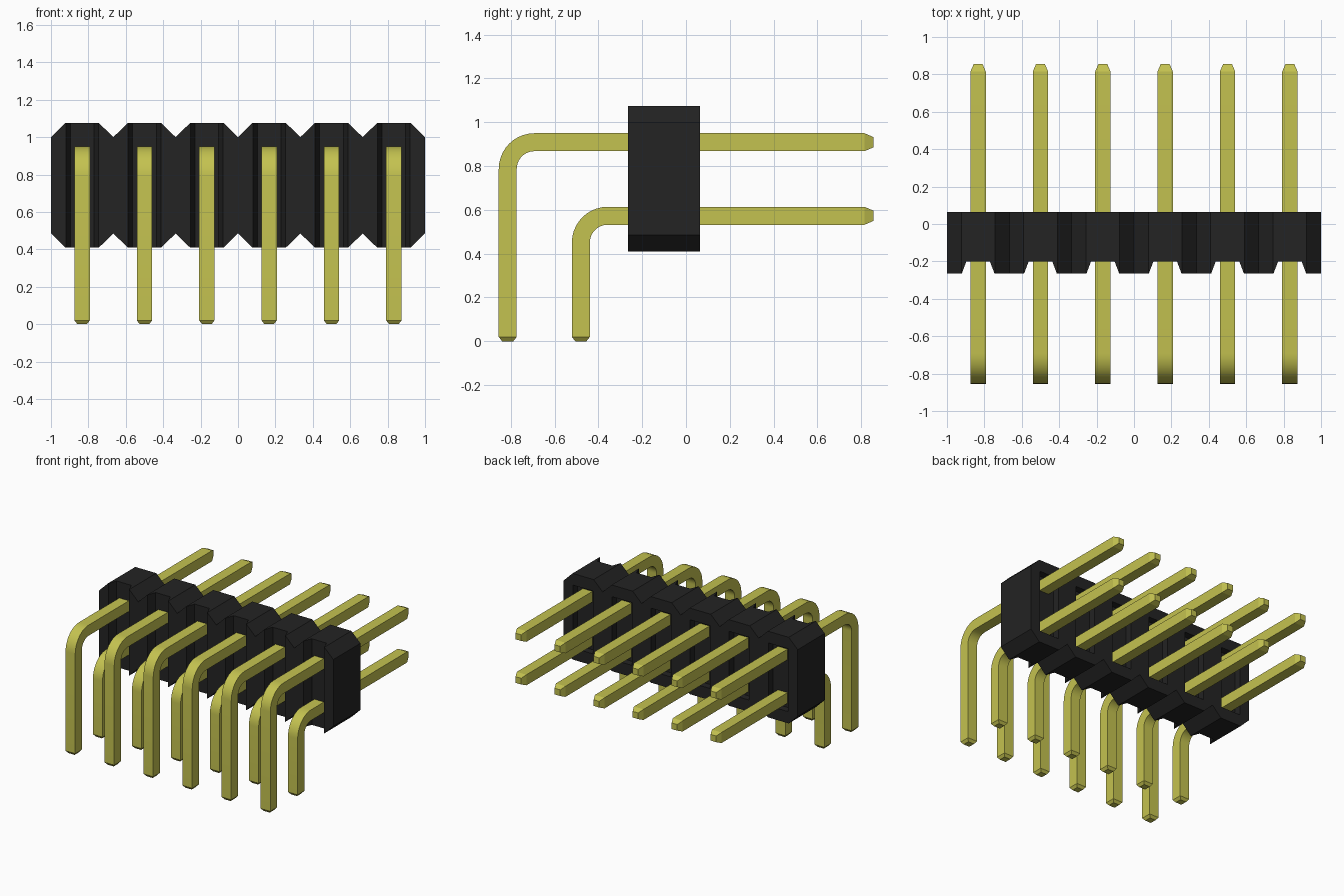
import bpy, bmesh, math
from mathutils import Vector

cube = bpy.data.objects.get("Cube")
if cube:
    bpy.data.objects.remove(cube, do_unlink=True)

COLUMNS = 6
PITCH = 2 / COLUMNS
CENTRES = [-1 + PITCH * (i + 0.5) for i in range(COLUMNS)]
HALF = 0.041                      # half thickness of a pin
FRONT, BACK = -0.265, 0.065       # body depth
BOTTOM, TOP = 0.41, 1.075


def material(name, colour, roughness):
    mat = bpy.data.materials.new(name)
    mat.use_nodes = True
    mat.diffuse_color = (*colour, 1)
    shader = mat.node_tree.nodes["Principled BSDF"]
    shader.inputs["Base Color"].default_value = (*colour, 1)
    shader.inputs["Roughness"].default_value = roughness
    return mat


def make_object(name, bm, mat=None):
    bmesh.ops.recalc_face_normals(bm, faces=bm.faces)
    mesh = bpy.data.meshes.new(name)
    bm.to_mesh(mesh)
    bm.free()
    if mat:
        mesh.materials.append(mat)
    obj = bpy.data.objects.new(name, mesh)
    bpy.context.collection.objects.link(obj)
    return obj


def prism(bm, points, offset):
    """Extrude a closed outline along an offset."""
    face = bm.faces.new([bm.verts.new(p) for p in points])
    new = bmesh.ops.extrude_face_region(bm, geom=[face])["geom"]
    bmesh.ops.translate(bm, vec=offset,
                        verts=[v for v in new if isinstance(v, bmesh.types.BMVert)])


black = material("black plastic", (0.017, 0.017, 0.017), 0.6)
gold = material("yellow metal", (0.55, 0.54, 0.08), 0.5)

# Housing outline: a row of chamfered cells
flat, chamfer = 0.09, 0.075
upper = [(-1, TOP - chamfer)]
for c in CENTRES:
    upper += [(c - flat, TOP), (c + flat, TOP), (c + PITCH / 2, TOP - chamfer)]
lower = [(x, BOTTOM + TOP - z) for x, z in reversed(upper)]
bm = bmesh.new()
prism(bm, [(x, FRONT, z) for x, z in upper + lower], Vector((0, BACK - FRONT, 0)))
housing = make_object("housing", bm, black)

# Cutters: tapered front grooves and closed pockets around the rear pins
bm = bmesh.new()
for c in CENTRES:
    groove = [(-0.112, FRONT - 0.065), (0.112, FRONT - 0.065),
              (0.063, FRONT + 0.065), (-0.063, FRONT + 0.065)]
    prism(bm, [(c + x, y, BOTTOM - 0.1) for x, y in groove], Vector((0, 0, 0.9)))
    pocket = [(-0.085, 0.01), (0.085, 0.01), (0.085, 0.1), (-0.085, 0.1)]
    prism(bm, [(c + x, y, 0.5) for x, y in pocket], Vector((0, 0, 0.485)))
cutter = make_object("groove_cutter", bm)
cutter.hide_render = True

cut = housing.modifiers.new("grooves", "BOOLEAN")
cut.operation = "DIFFERENCE"
cut.solver = "EXACT"
cut.object = cutter
bpy.context.view_layer.update()
result = housing.evaluated_get(bpy.context.evaluated_depsgraph_get())
carved = bpy.data.meshes.new_from_object(result)
housing.modifiers.clear()
housing.data = carved
bpy.data.objects.remove(cutter, do_unlink=True)


def bent_pin(name, x, leg_y, arm_z, radius=0.122, steps=10):
    """Square wire: vertical leg, round bend, horizontal arm, tapered tips."""
    # Each station: y, z, heading angle, section scale
    up = math.pi / 2
    stations = [(leg_y, 0, up, 0.62), (leg_y, 0.02, up, 1)]
    for i in range(steps + 1):
        a = up * i / steps
        stations.append((leg_y + radius * (1 - math.cos(a)),
                         arm_z - radius * (1 - math.sin(a)), up - a, 1))
    stations += [(0.815, arm_z, 0, 1), (0.855, arm_z, 0, 0.58)]
    bm = bmesh.new()
    rings = []
    for y, z, heading, scale in stations:
        h = HALF * scale
        side = Vector((0, -math.sin(heading), math.cos(heading))) * h
        middle = Vector((x, y, z))
        across = Vector((h, 0, 0))
        rings.append([bm.verts.new(middle + s * across + t * side)
                      for s, t in ((-1, -1), (1, -1), (1, 1), (-1, 1))])
    for a, b in zip(rings, rings[1:]):
        for i in range(4):
            j = (i + 1) % 4
            bm.faces.new((a[i], a[j], b[j], b[i]))
    bm.faces.new(rings[0])
    bm.faces.new(rings[-1])
    return make_object(name, bm, gold)


# Two rows of pins
pins = []
for n, c in enumerate(CENTRES, 1):
    pins.append(bent_pin(f"upper_pin_{n}", c, -0.814, 0.909))
    pins.append(bent_pin(f"lower_pin_{n}", c, -0.48, 0.573))

# Smooth bends with crisp square edges
bpy.ops.object.select_all(action="DESELECT")
for pin in pins:
    pin.select_set(True)
bpy.context.view_layer.objects.active = pins[0]
bpy.ops.object.shade_smooth_by_angle(angle=math.radians(20))
